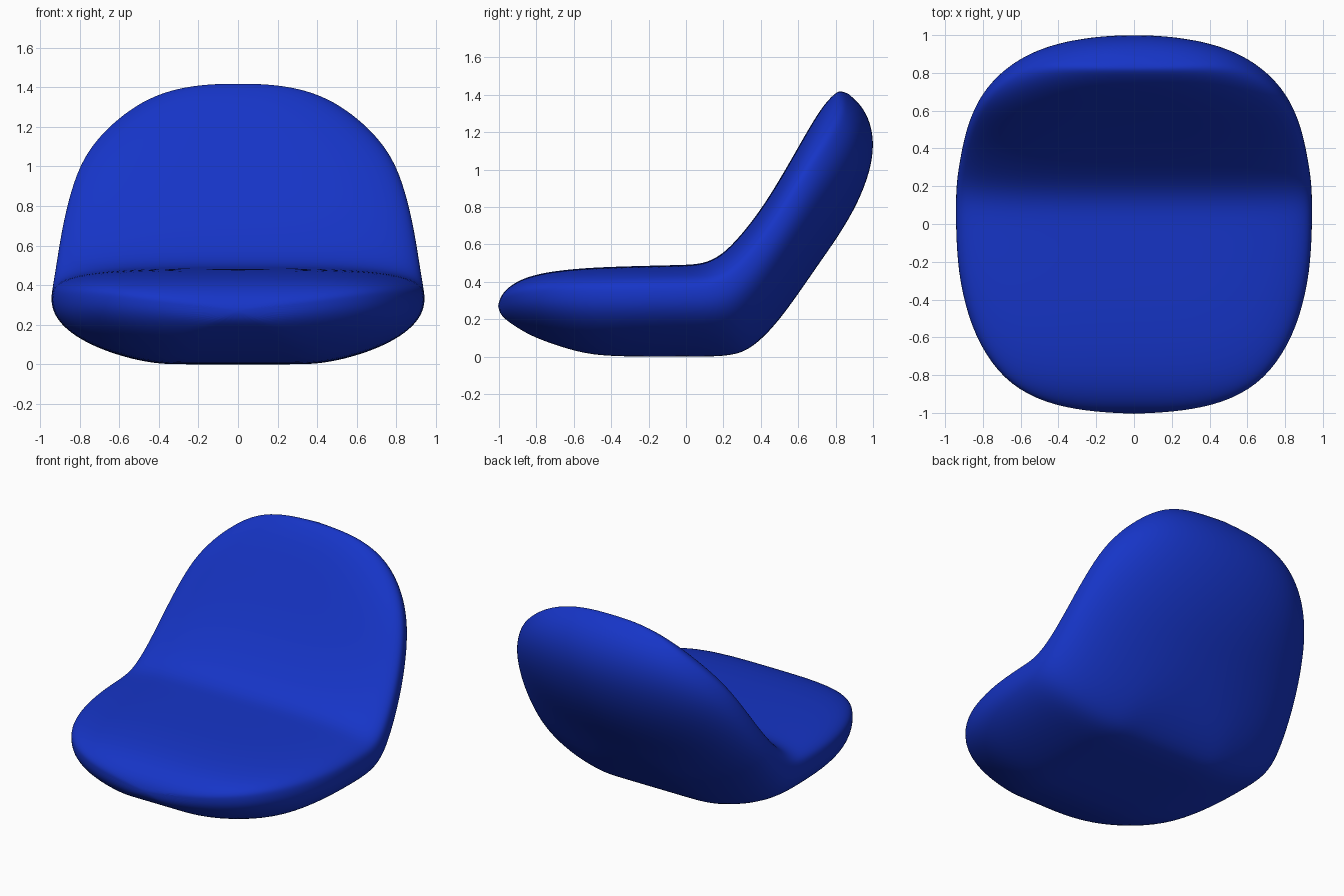
import bpy, bmesh, math

if "Cube" in bpy.data.objects:
    bpy.data.objects.remove(bpy.data.objects["Cube"])

# Side profile stations: upper (y, z), lower (y, z), half width
STATIONS = [
    (-.992, .32, -.99, .22, .25),
    (-.955, .37, -.935, .175, .47),
    (-.86, .427, -.83, .11, .66),
    (-.70, .46, -.68, .055, .79),
    (-.50, .477, -.50, .004, .88),
    (-.25, .485, -.25, 0, .935),
    (-.02, .49, .02, 0, .945),
    (.09, .495, .25, 0, .945),
    (.19, .54, .36, .05, .938),
    (.29, .643, .48, .17, .92),
    (.40, .785, .60, .335, .897),
    (.50, .945, .71, .495, .863),
    (.60, 1.12, .82, .65, .81),
    (.68, 1.26, .92, .82, .73),
    (.74, 1.35, .985, .99, .635),
    (.785, 1.397, 1.006, 1.13, .53),
    (.81, 1.416, .988, 1.25, .41),
    (.83, 1.42, .94, 1.34, .26),
]
FRONT_TIP = (0, -1.006, .27)
BACK_TIP = (0, .87, 1.405)
SIDES = 48
EDGE = .66   # how far the side seam sits from the underside to the upper side


def spow(v, p):
    return math.copysign(abs(v) ** p, v)


def section(uy, uz, ly, lz, w):
    """Cushion cross-section: flat upper side, rounder underside."""
    back = min(1, max(0, (uz - .5) / .8))         # 0 on the seat, 1 at the top
    flat = 1.1 - .1 * min(1, back * 2.5)          # the seat rests on a flat base
    pts = []
    for i in range(SIDES):
        a = 2 * math.pi * i / SIDES
        n = 3.3 - .7 * back ** 3 if math.sin(a) > 0 else 2.05
        x = w * spow(math.cos(a), 2 / n)
        h = spow(math.sin(a), 2 / n)
        if h < 0:
            h = max(-1, h * flat)
        f = EDGE + h * ((1 - EDGE) if h > 0 else EDGE)
        y, z = ly + (uy - ly) * f, lz + (uz - lz) * f
        # Round off the corners of the lip and of the backrest top
        if uz > 1.2:
            z -= .05 * abs(x / .6) ** 2.5 * (uz - 1.2) / .2
        pts.append((x, y, z))
    return pts


# Soft seat shell, lofted from front lip to top of backrest
bm = bmesh.new()
rings = [[bm.verts.new(p) for p in section(*s)] for s in STATIONS]
for a, b in zip(rings, rings[1:]):
    for i in range(SIDES):
        j = (i + 1) % SIDES
        bm.faces.new((a[i], a[j], b[j], b[i]))
for ring, tip in ((rings[0], FRONT_TIP), (rings[-1], BACK_TIP)):
    pole = bm.verts.new(tip)
    for i in range(SIDES):
        bm.faces.new((ring[i], ring[(i + 1) % SIDES], pole))
bmesh.ops.recalc_face_normals(bm, faces=bm.faces)
for f in bm.faces:
    f.smooth = True
mesh = bpy.data.meshes.new("lounge_seat")
bm.to_mesh(mesh)
bm.free()
seat = bpy.data.objects.new("lounge_seat", mesh)
bpy.context.collection.objects.link(seat)

sub = seat.modifiers.new("soften", 'SUBSURF')
sub.levels = sub.render_levels = 2

# Blue fabric
mat = bpy.data.materials.new("blue_fabric")
mat.diffuse_color = (.008, .035, .57, 1)
mat.use_nodes = True
mat.node_tree.nodes["Principled BSDF"].inputs["Base Color"].default_value = mat.diffuse_color
mesh.materials.append(mat)
